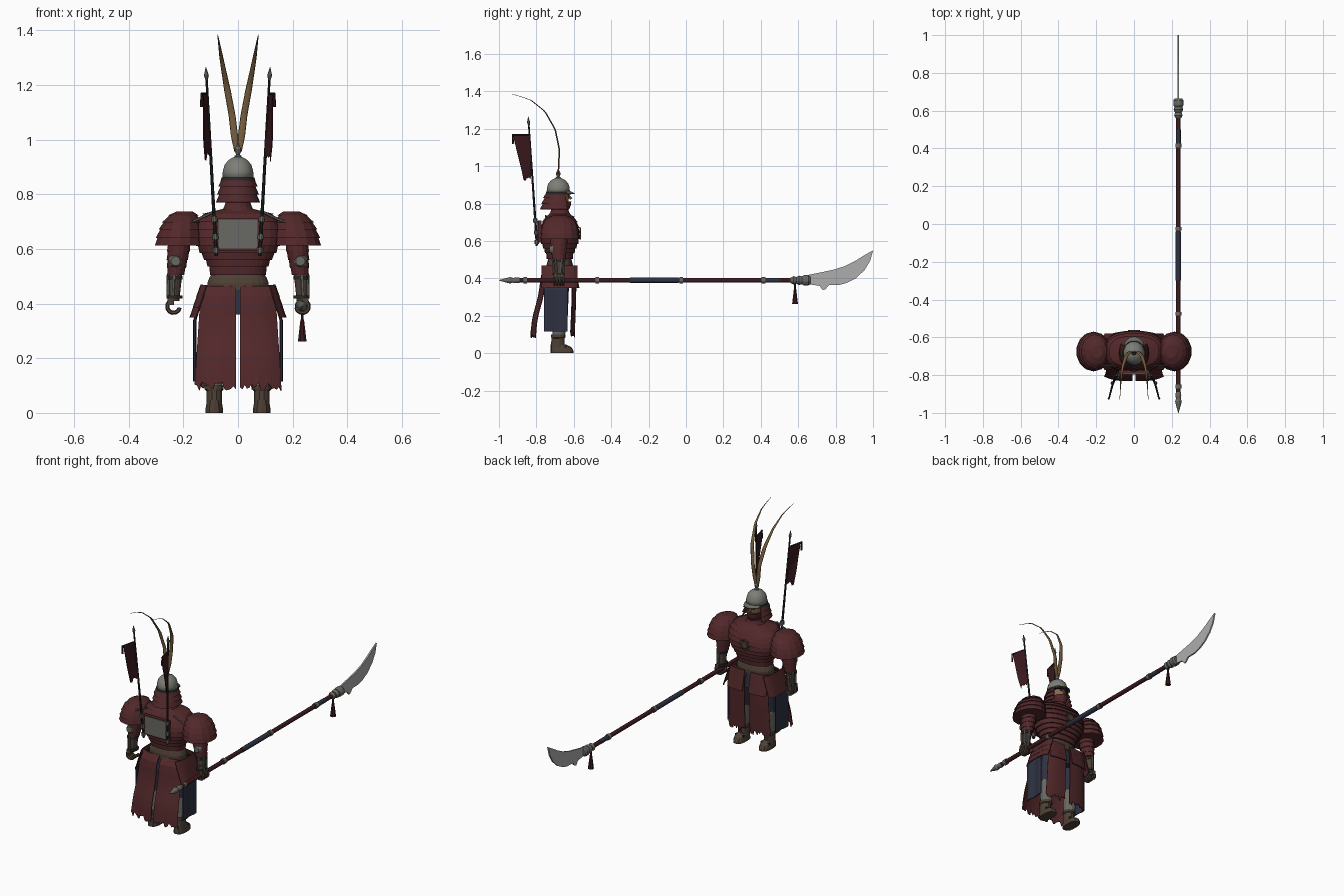
import bpy, bmesh, math, random
from mathutils import Vector

if "Cube" in bpy.data.objects:
    bpy.data.objects.remove(bpy.data.objects["Cube"])
random.seed(4)

def mat(name, r, g, b):
    m = bpy.data.materials.new(name)
    m.diffuse_color = (r, g, b, 1)
    m.use_nodes = True
    m.node_tree.nodes["Principled BSDF"].inputs["Base Color"].default_value = m.diffuse_color
    return m

RED = mat("lacquer red", .085, .021, .023)
FLAG = mat("dark cloth red", .045, .010, .013)
BLUE = mat("navy cloth", .027, .031, .052)
BROWN = mat("leather brown", .075, .052, .036)
STEEL = mat("dull steel", .14, .14, .125)
HELM = mat("helmet grey", .21, .21, .185)
BLADE = mat("blade steel", .42, .42, .42)
GOLD = mat("horn gold", .19, .115, .05)
FACE = mat("mask tan", .26, .14, .07)
DARK = mat("dark iron", .022, .020, .020)
CY = -.675  # body centre in y

def make(name, bm, m, thick=0, smooth=False):
    bmesh.ops.recalc_face_normals(bm, faces=bm.faces)
    me = bpy.data.meshes.new(name)
    bm.to_mesh(me)
    bm.free()
    ob = bpy.data.objects.new(name, me)
    bpy.context.collection.objects.link(ob)
    me.materials.append(m)
    if smooth:
        for p in me.polygons:
            p.use_smooth = True
    if thick:
        mod = ob.modifiers.new("thickness", 'SOLIDIFY')
        mod.thickness, mod.offset = thick, 0
    return ob

def grid(name, f, nu, nv, m, wrap=False, thick=0, cap=False, smooth=False):
    bm = bmesh.new()
    cols = nu if wrap else nu + 1
    rows = [[bm.verts.new(f(i / nu, j / nv)) for i in range(cols)] for j in range(nv + 1)]
    for j in range(nv):
        for i in range(nu):
            k = (i + 1) % cols
            bm.faces.new((rows[j][i], rows[j][k], rows[j + 1][k], rows[j + 1][i]))
    if cap:
        bm.faces.new(rows[0])
        bm.faces.new(rows[-1])
    return make(name, bm, m, thick, smooth)

def lathe(name, rings, m, n=16, power=2, xf=None, arc=None, smooth=False):
    """rings: (z, rx, ry, cx, cy); power above 2 squares the section; arc opens the shell"""
    def f(u, v):
        z, rx, ry, cx, cy = rings[round(v * (len(rings) - 1))]
        a = math.radians(arc[0] + (arc[1] - arc[0]) * u) if arc else (u + .5 / n) * math.tau
        c, s = math.cos(a), math.sin(a)
        p = (cx + rx * math.copysign(abs(c) ** (2 / power), c),
             cy + ry * math.copysign(abs(s) ** (2 / power), s), z)
        return xf(*p) if xf else p
    return grid(name, f, n, len(rings) - 1, m, not arc, .004 if arc else 0, not arc, smooth)

def tiers(rings, lip):
    """Overlapping lamellae, listed from top to bottom"""
    out = [rings[0]]
    for r in rings[1:-1]:
        out += [(r[0], r[1] + lip, r[2] + lip, r[3], r[4]), (r[0], *r[1:])]
    z, rx, ry, cx, cy = rings[-1]
    return out + [(z, rx + lip, ry + lip, cx, cy)]

def rod(name, a, b, r0, r1, m, n=8):
    a, b = Vector(a), Vector(b)
    q = (b - a).to_track_quat('Z', 'Y')
    return lathe(name, [(0, r0, r0, 0, 0), ((b - a).length, r1, r1, 0, 0)], m, n,
                 xf=lambda x, y, z: a + q @ Vector((x, y, z)))

def box(name, c, s, m):
    bm = bmesh.new()
    bmesh.ops.create_cube(bm, size=1)
    for v in bm.verts:
        v.co = Vector(c) + v.co * Vector(s)
    return make(name, bm, m)

def interp(tab, t):
    for (a, p), (b, q) in zip(tab, tab[1:]):
        if t <= b:
            return p + (q - p) * (t - a) / (b - a)
    return tab[-1][1]

# torso, belt and collar
torso = [(.745, .06, .05), (.728, .125, .075), (.70, .145, .09), (.67, .153, .1), (.64, .154, .104),
         (.61, .147, .101), (.585, .134, .093), (.56, .118, .083), (.535, .105, .073), (.505, .096, .063)]
lathe("torso_armour", tiers([(*r, 0, CY) for r in torso], .007), RED, 28, 2.5)
lathe("belt", [(z, r, r * .62, 0, CY) for z, r in ((.51, .095), (.495, .105), (.475, .113), (.45, .113))], BROWN, 24, 2.4)
lathe("collar", [(z, r, r, 0, CY) for z, r in ((.735, .065), (.752, .052), (.77, .046))], RED, 16)
lathe("neck", [(.74, .035, .035, 0, CY), (.80, .035, .035, 0, CY)], DARK, 12)
lathe("hips", [(.46, .105, .065, 0, CY), (.36, .115, .07, 0, CY)], BLUE, 20, 2.4)
# chest badge, back plate
for a in range(8):
    t = a * math.tau / 8
    box("chest_badge_tooth", (.028 * math.cos(t), -.566, .64 + .028 * math.sin(t)), (.01, .008, .01), BROWN)
lathe("chest_badge", [(-.57, .024, .024, 0, .64), (-.562, .02, .02, 0, .64)], BROWN, 16, xf=lambda x, y, z: (x, z, y))
box("back_plate_rim", (0, -.782, .652), (.165, .02, .118), RED)
box("back_plate", (0, -.793, .655), (.142, .008, .106), STEEL)

# head, mask and helmet
lathe("face", [(z, r, r * 1.18, 0, -.675) for z, r in ((.775, .022), (.80, .038), (.84, .044), (.87, .044))], FACE, 16, smooth=True)
lathe("chin_guard", [(.768, .026, .04, 0, -.665), (.79, .04, .05, 0, -.665), (.812, .045, .056, 0, -.668)], RED, 16)
for s in (-1, 1):
    box("eye", (s * .017, -.626, .842), (.014, .008, .006), DARK)
rod("nose", (0, -.628, .845), (0, -.614, .824), .004, .008, FACE, 6)
dome = ((.855, .058), (.885, .056), (.908, .049), (.924, .036), (.934, .02), (.938, .008))
lathe("helmet_dome", [(z, r, r * 1.09, 0, -.683) for z, r in dome], HELM, 24, smooth=True)
lathe("helmet_rim", [(.862, .06, .065, 0, -.683), (.85, .064, .069, 0, -.683)], DARK, 24)
grid("helmet_peak", lambda u, v: ((.058 + .004 * v) * math.cos(math.pi * (.2 + .6 * u)),
     -.683 + (.064 + .022 * v) * math.sin(math.pi * (.2 + .6 * u)), .865 - .012 * v), 10, 1, STEEL, thick=.004)
guard = [(.858, .056, .062), (.83, .062, .072), (.80, .067, .081), (.77, .071, .088)]
lathe("neck_guard", tiers([(z, a, b, 0, -.683) for z, a, b in guard], .008), RED, 22, arc=(148, 392))
lathe("finial", [(z, r, r, 0, -.683) for z, r in
      ((.93, .014), (.94, .014), (.945, .007), (.955, .012), (.965, .012), (.975, .006), (.985, .004))], STEEL, 10)

# long swept-back horns
HY = [(0, -.683), (.3, -.677), (.55, -.70), (.78, -.755), (.93, -.835), (1, -.927)]
HZ = [(0, .955), (.3, 1.09), (.55, 1.198), (.78, 1.294), (.93, 1.358), (1, 1.385)]
HX = [(0, .006), (.3, .022), (.55, .042), (.78, .06), (1, .075)]
HW = [(0, .007), (.12, .013), (.5, .012), (.8, .007), (1, .001)]
def horn(s):
    def f(u, v):
        a, w = u * math.tau, interp(HW, v)
        return (s * interp(HX, v) + w * math.cos(a), interp(HY, v) + .004 * math.sin(a), interp(HZ, v))
    grid("helmet_horn", f, 8, 24, GOLD, True, cap=True, smooth=True)

def banner(s):
    at = lambda z: (.08 + .037 * (z - .578) / .68, -.797 - .046 * (z - .578) / .68)
    def p(z, dx=0, dy=0):
        return (s * (at(z)[0] + dx), at(z)[1] + dy, z)
    rod("banner_pole", p(.575), p(1.225), .007, .0045, DARK)
    rod("banner_tip", p(1.215), p(1.235), .004, .009, STEEL, 6)
    rod("banner_tip_point", p(1.235), p(1.265), .009, .001, STEEL, 6)
    rod("banner_crossbar", p(1.168), p(1.168, .022, -.092), .004, .004, DARK, 6)
    rod("banner_tassel", p(1.17, .022, -.09), p(1.12, .024, -.09), .003, .006, FLAG, 6)
    for z in (.585, .635, .70):
        rod("pole_bracket", p(z), p(z + .02), .012, .012, STEEL)
    def f(u, v):
        z = 1.165 - .225 * v - (random.uniform(-.012, .02) if v == 1 else 0)
        x, y = at(z)
        return (s * (x + .02 * u + .003 * math.sin(5 * v + 4 * u)), y - (.088 - .04 * v) * u, z)
    grid("banner_cloth", f, 8, 8, FLAG, thick=.003)

def arm(s):
    pad = [(.737, .03, .035, .195), (.722, .052, .064, .20), (.697, .068, .085, .206),
           (.67, .077, .095, .21), (.64, .084, .099, .213), (.612, .085, .099, .215)]
    lathe("shoulder_guard", tiers([(z, a, b, s * x, CY) for z, a, b, x in pad], .006), RED, 14)
    rod("shoulder_strap", (s * .09, CY - .075, .735), (s * .165, CY - .075, .70), .005, .005, STEEL, 6)
    sleeve = [(.63, .04, .045, .215), (.59, .04, .045, .218), (.56, .037, .042, .222), (.53, .033, .038, .225), (.505, .029, .034, .228)]
    lathe("sleeve", tiers([(z, a, b, s * x, CY - .005) for z, a, b, x in sleeve], .003), RED, 14)
    rod("elbow_disc", (s * .228, -.712, .555), (s * .228, -.729, .555), .026, .017, STEEL, 12)
    lathe("forearm", [(.51, .027, .031, s * .23, -.682), (.41, .021, .025, s * .235, -.68)], BROWN, 12)
    for i in range(-1, 3):
        rod("forearm_splint", (s * (.233 + .024 * math.cos(i - .5)), -.682 - .03 * math.sin(i - .5), .505),
            (s * (.238 + .02 * math.cos(i - .5)), -.68 - .026 * math.sin(i - .5), .42), .007, .006, STEEL, 6)
    for z in (.50, .43):
        lathe("forearm_band", [(z, .03, .034, s * .232, -.682), (z - .012, .03, .034, s * .232, -.682)], DARK, 12)
    box("palm", (s * .246, -.68, .408), (.024, .06, .026), BROWN)
    for k in range(4):  # curled fingers
        y = -.703 + k * .0155
        def f(u, v):
            a, t = math.radians(80 - 250 * v), u * math.tau
            r = .023 + .008 * math.cos(t)
            return (s * (.236 + r * math.cos(a)), y + .0075 * math.sin(t), .389 + r * math.sin(a))
        grid("finger", f, 6, 8, BROWN, True, cap=True)

# skirt sheets: y or x follows a profile over z, bottom edge frayed
BACK = [(0, -.745), (.12, -.775), (.25, -.778), (.45, -.79), (.75, -.82), (1, -.83)]
FRONT = [(0, -.62), (.12, -.588), (.5, -.59), (1, -.597)]
def skirt(s):
    fray = lambda v, a: random.uniform(-a, a) if v == 1 else 0
    grid("back_skirt", lambda u, v: (s * (.008 + (.126 + .024 * v) * u), interp(BACK, v) + .025 * u ** 3,
         .462 - .365 * v + fray(v, .018)), 18, 10, RED, thick=.005)
    grid("front_skirt", lambda u, v: (s * (.016 + (.11 + .015 * v) * u), interp(FRONT, v) - .02 * u ** 3,
         .462 - .36 * v + fray(v, .018)), 18, 10, RED, thick=.005)
    grid("side_cloth", lambda u, v: (s * (.125 + .033 * min(1, v * 3) + .003 * math.sin(9 * u)), -.76 + .125 * u,
         .45 - .335 * v), 8, 6, BLUE, thick=.006)
    for k in range(3):  # hip plates in three rows
        grid("hip_plate", lambda u, v: (s * (.135 + .012 * k + .016 * v - .022 * (2 * u - 1) ** 4), -.772 + .19 * u,
             .468 - .037 * k - .045 * v), 10, 1, RED, thick=.005)
        grid("front_hip_plate", lambda u, v: (s * (.02 + .11 * u), -.598 + .008 * k + .01 * v - .015 * u ** 3,
             .468 - .037 * k - .045 * v), 6, 1, RED, thick=.005)

def leg(s):
    x = s * .087
    lathe("thigh", [(.45, .05, .055, s * .065, CY), (.22, .04, .045, x, CY)], BLUE, 12)
    lathe("shin_guard", [(.26, .034, .038, x, -.675), (.22, .04, .044, x, -.672), (.08, .03, .034, x, -.682)], STEEL, 12)
    lathe("boot_cuff", [(.10, .036, .04, x, -.682), (.085, .036, .04, x, -.682), (.08, .03, .036, x, -.685), (.03, .03, .038, x, -.685)], BROWN, 12)
    lathe("boot", [(0, .033, .062, x, -.663), (.012, .033, .062, x, -.663), (.03, .03, .057, x, -.667), (.048, .024, .04, x, -.683)], BROWN, 14, 2.6)
    box("boot_strap", (x, -.645, .034), (.058, .014, .014), DARK)

for side in (-1, 1):
    for part in (horn, banner, arm, skirt, leg):
        part(side)

# polearm lying along y
along = lambda x, y, z: (.235 + x, z, .39 + y)
def turned(name, prof, m, n=12):
    lathe(name, [(y, r, r, 0, 0) for y, r in prof], m, n, xf=along)
turned("shaft", [(-.93, .0125), (.60, .0125)], FLAG)
turned("grip_wrap", [(-.30, .0145), (-.04, .0145)], BLUE)
turned("upper_wrap", [(.41, .0135), (.50, .0135)], BLUE)
turned("butt_spike", [(-1, .001), (-.96, .013), (-.94, .018), (-.925, .013), (-.91, .016), (-.89, .014)], STEEL)
for y in (-.86, -.475, -.025, .415):
    turned("shaft_ring", [(y - .01, .017), (y + .01, .017)], STEEL)
turned("blade_socket", [(.56, .015), (.575, .023), (.59, .018), (.605, .026), (.62, .022), (.63, .028), (.655, .028), (.665, .02)], STEEL)
edge = [(.65, .418), (.72, .432), (.79, .447), (.85, .466), (.91, .497), (.96, .528), (1, .55), (.985, .495), (.955, .445), (.91, .402),
        (.86, .376), (.82, .365), (.765, .364), (.745, .342), (.73, .338), (.715, .36), (.65, .37)]
bm = bmesh.new()
bm.faces.new([bm.verts.new((.235, y, z)) for y, z in edge])
make("polearm_blade", bm, BLADE, .009)
rod("tassel_cord", (.235, .583, .375), (.235, .583, .335), .004, .006, DARK, 6)
rod("polearm_tassel", (.235, .583, .342), (.235, .583, .262), .007, .017, FLAG, 8)
